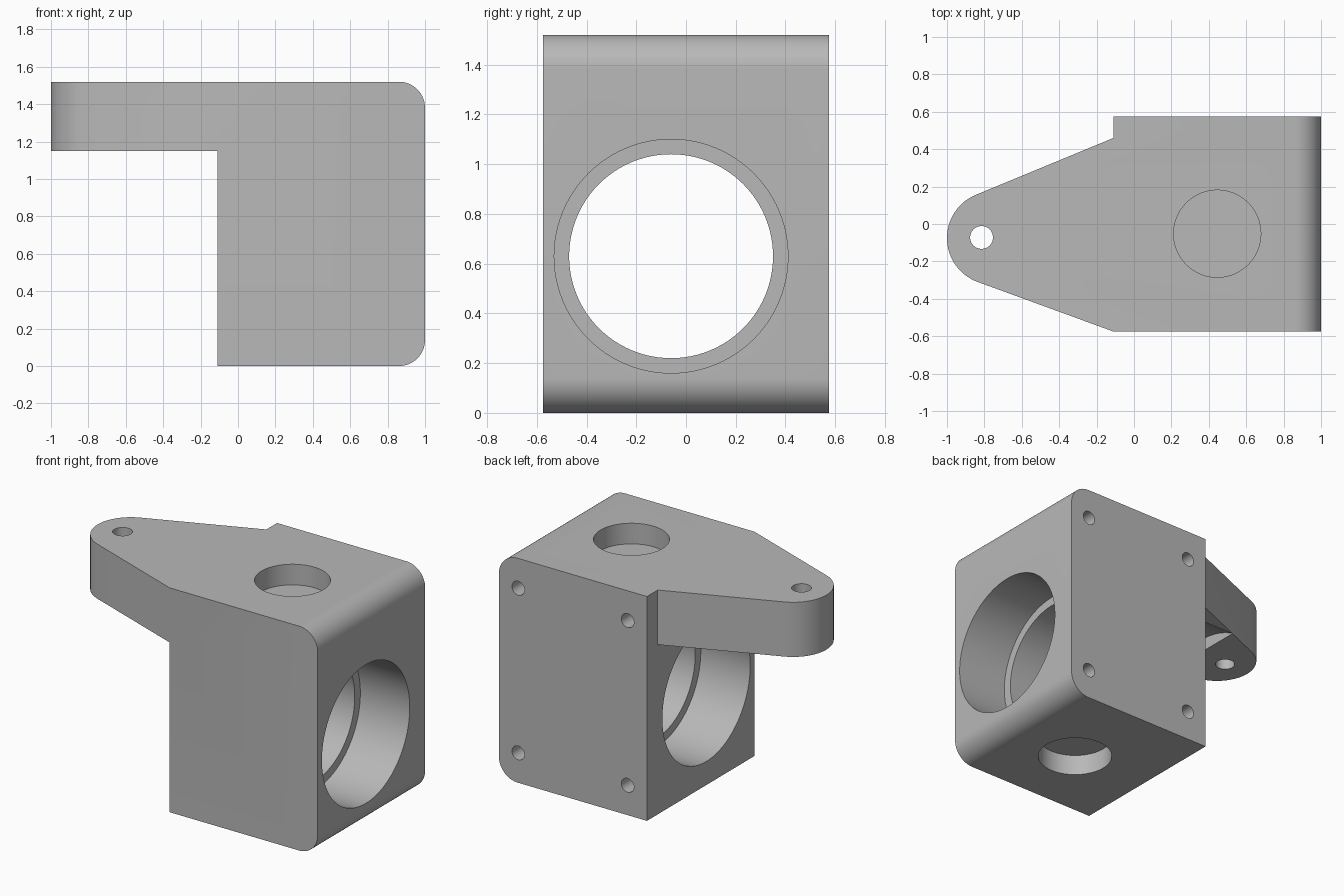
import bpy
import bmesh
from math import pi, sin, cos, radians
from mathutils import Vector

cube = bpy.data.objects.get("Cube")
if cube:
    bpy.data.objects.remove(cube, do_unlink=True)

# Single plain grey
grey = bpy.data.materials.new("plain_grey")
grey.use_nodes = True
COLOUR = (0.48, 0.48, 0.48, 1)
grey.diffuse_color = COLOUR
grey.node_tree.nodes["Principled BSDF"].inputs["Base Color"].default_value = COLOUR

AXIS_X, AXIS_Y, AXIS_Z = 0.445, -0.06, 0.63   # bore centre
BACK, FRONT, SHOULDER, TOP = 0.575, -0.575, -0.11, 1.52


def arc(cx, cy, r, a0, a1, steps=16):
    angles = [radians(a0 + (a1 - a0) * i / steps) for i in range(steps + 1)]
    return [(cx + r * cos(a), cy + r * sin(a)) for a in angles]


def extrude(name, points, direction):
    """Solid made by sweeping a closed outline along a direction."""
    bm = bmesh.new()
    face = bm.faces.new([bm.verts.new(p) for p in points])
    swept = bmesh.ops.extrude_face_region(bm, geom=[face], use_keep_orig=True)
    verts = [g for g in swept["geom"] if isinstance(g, bmesh.types.BMVert)]
    bmesh.ops.translate(bm, verts=verts, vec=direction)
    bmesh.ops.recalc_face_normals(bm, faces=bm.faces)
    mesh = bpy.data.meshes.new(name)
    bm.to_mesh(mesh)
    bm.free()
    mesh.materials.append(grey)
    obj = bpy.data.objects.new(name, mesh)
    bpy.context.collection.objects.link(obj)
    return obj


def rod(start, end, radius, sides=96):
    """Cylindrical cutter between two points."""
    start, span = Vector(start), Vector(end) - Vector(start)
    turn = span.to_track_quat("Z", "Y")
    ring = [start + turn @ Vector((x, y, 0))
            for x, y in arc(0, 0, radius, 0, 360, sides)[:-1]]
    return extrude("hole_cutter", ring, span)


def combine(obj, tool, operation):
    tool.hide_render = True
    mod = obj.modifiers.new("shape", "BOOLEAN")
    mod.operation = operation
    mod.solver = "EXACT"
    mod.object = tool
    bpy.context.view_layer.objects.active = obj
    bpy.ops.object.modifier_apply(modifier=mod.name)
    bpy.data.objects.remove(tool, do_unlink=True)


# Side profile: tall block with rounded outer edges and an overhanging arm
R = 0.14
side = [(SHOULDER, 0)]
side += arc(1 - R, R, R, -90, 0) + arc(1 - R, TOP - R, R, 0, 90)
side += [(-1.2, TOP), (-1.2, 1.15), (SHOULDER, 1.15)]
bracket = extrude("bearing_bracket", [(x, -0.8, z) for x, z in side], (0, 1.6, 0))

# Plan outline: rectangle tapering to a rounded tip
plan = [(1.2, FRONT), (1.2, BACK), (SHOULDER, BACK), (SHOULDER, 0.46)]
plan += arc(-0.75, -0.075, 0.25, 112.5, 250, 32) + [(SHOULDER, FRONT)]
outline = extrude("plan_cutter", [(x, y, -0.2) for x, y in plan], (0, 0, 2))
combine(bracket, outline, "INTERSECT")


def drill(start, end, radius, sides=96):
    combine(bracket, rod(start, end, radius, sides), "DIFFERENCE")


# Main bore with a narrower land in the middle
drill((SHOULDER - 0.1, AXIS_Y, AXIS_Z), (1.1, AXIS_Y, AXIS_Z), 0.41)
drill((0.63, AXIS_Y, AXIS_Z), (1.1, AXIS_Y, AXIS_Z), 0.47)
drill((SHOULDER - 0.1, AXIS_Y, AXIS_Z), (0.26, AXIS_Y, AXIS_Z), 0.47)

# Round clearance under the arm
drill((-0.6, AXIS_Y, AXIS_Z), (SHOULDER, AXIS_Y, AXIS_Z), 0.61)

# Shallow sockets in the top and bottom
drill((AXIS_X, -0.052, TOP - 0.14), (AXIS_X, -0.052, TOP + 0.1), 0.233)
drill((AXIS_X, -0.052, -0.1), (AXIS_X, -0.052, 0.14), 0.233)

# Pin hole at the arm tip
drill((-0.815, -0.072, 1), (-0.815, -0.072, 1.7), 0.061, 48)

# Four blind screw holes in the back
for dx in (-0.41, 0.41):
    for dz in (-0.558, 0.558):
        x, z = AXIS_X + dx, TOP / 2 + dz
        drill((x, BACK - 0.3, z), (x, BACK + 0.1, z), 0.047, 32)

bpy.ops.object.select_all(action="DESELECT")
bracket.select_set(True)
bpy.context.view_layer.objects.active = bracket
bpy.ops.object.shade_smooth_by_angle(angle=radians(25))
